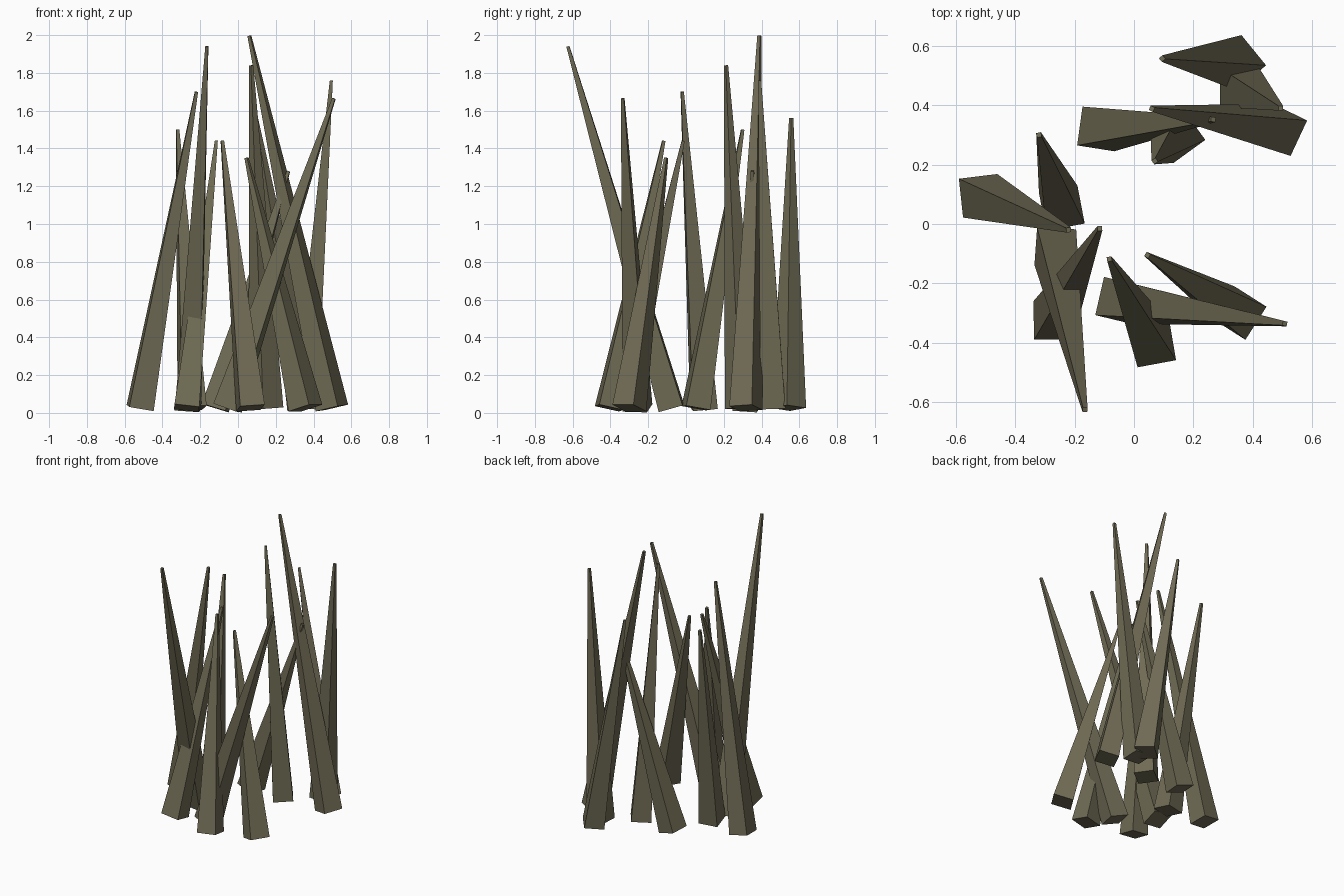
import bpy
from math import cos, sin, radians
from mathutils import Vector

cube = bpy.data.objects.get("Cube")
if cube:
    bpy.data.objects.remove(cube, do_unlink=True)

# Single dull olive-brown colour
mat = bpy.data.materials.new("olive_brown")
mat.use_nodes = True
color = (0.16, 0.147, 0.09, 1)
mat.diffuse_color = color
bsdf = next(n for n in mat.node_tree.nodes if n.type == "BSDF_PRINCIPLED")
bsdf.inputs["Base Color"].default_value = color

BASE_Z, BASE_HALF, TIP_HALF = 0.026, 0.066, 0.008


def spike(name, base, tip, turn):
    """Square tapered spike whose ends are perpendicular to its leaning axis."""
    foot, top = Vector((*base, BASE_Z)), Vector(tip)
    axis = (top - foot).normalized()
    c, s = cos(radians(turn)), sin(radians(turn))
    u = Vector((c, s, -(c * axis.x + s * axis.y) / axis.z)).normalized()
    v = axis.cross(u)
    corners = ((-1, -1), (1, -1), (1, 1), (-1, 1))
    verts = [center + (u * i + v * j) * half
             for center, half in ((foot, BASE_HALF), (top, TIP_HALF))
             for i, j in corners]
    faces = [(3, 2, 1, 0), (4, 5, 6, 7)]
    faces += [(k, (k + 1) % 4, (k + 1) % 4 + 4, k + 4) for k in range(4)]
    mesh = bpy.data.meshes.new(name)
    mesh.from_pydata(verts, [], faces)
    mesh.materials.append(mat)
    bpy.context.collection.objects.link(bpy.data.objects.new(name, mesh))


# Ring of spikes: base centre, tip, turn about the axis in degrees
spikes = {
    "right_inner_spike": ((-0.243, 0.053), (-0.32, 0.30, 1.50), 11),
    "right_outer_spike": ((-0.518, 0.095), (-0.22, -0.02, 1.70), 7),
    "right_forward_spike": ((-0.265, -0.078), (-0.165, -0.625, 1.94), -3),
    "right_front_spike": ((-0.272, -0.325), (-0.115, -0.015, 1.44), 0),
    "front_spike": ((0.066, -0.407), (-0.083, -0.118, 1.44), 10.5),
    "left_front_spike": ((0.357, -0.30), (0.045, -0.105, 1.35), -32.5),
    "front_crossing_spike": ((-0.055, -0.257), (0.508, -0.335, 1.665), -13.5),
    "left_tall_spike": ((0.497, 0.317), (0.06, 0.388, 1.997), 65),
    "back_inner_spike": ((0.148, 0.298), (0.07, 0.212, 1.84), 36),
    "back_short_spike": ((-0.12, 0.32), (0.267, 0.352, 1.28), -9),
    "left_back_spike": ((0.355, 0.46), (0.494, 0.39, 1.76), 0),
    "back_outer_spike": ((0.353, 0.543), (0.095, 0.557, 1.56), 40),
}
for name, (base, tip, turn) in spikes.items():
    spike(name, base, tip, turn)
